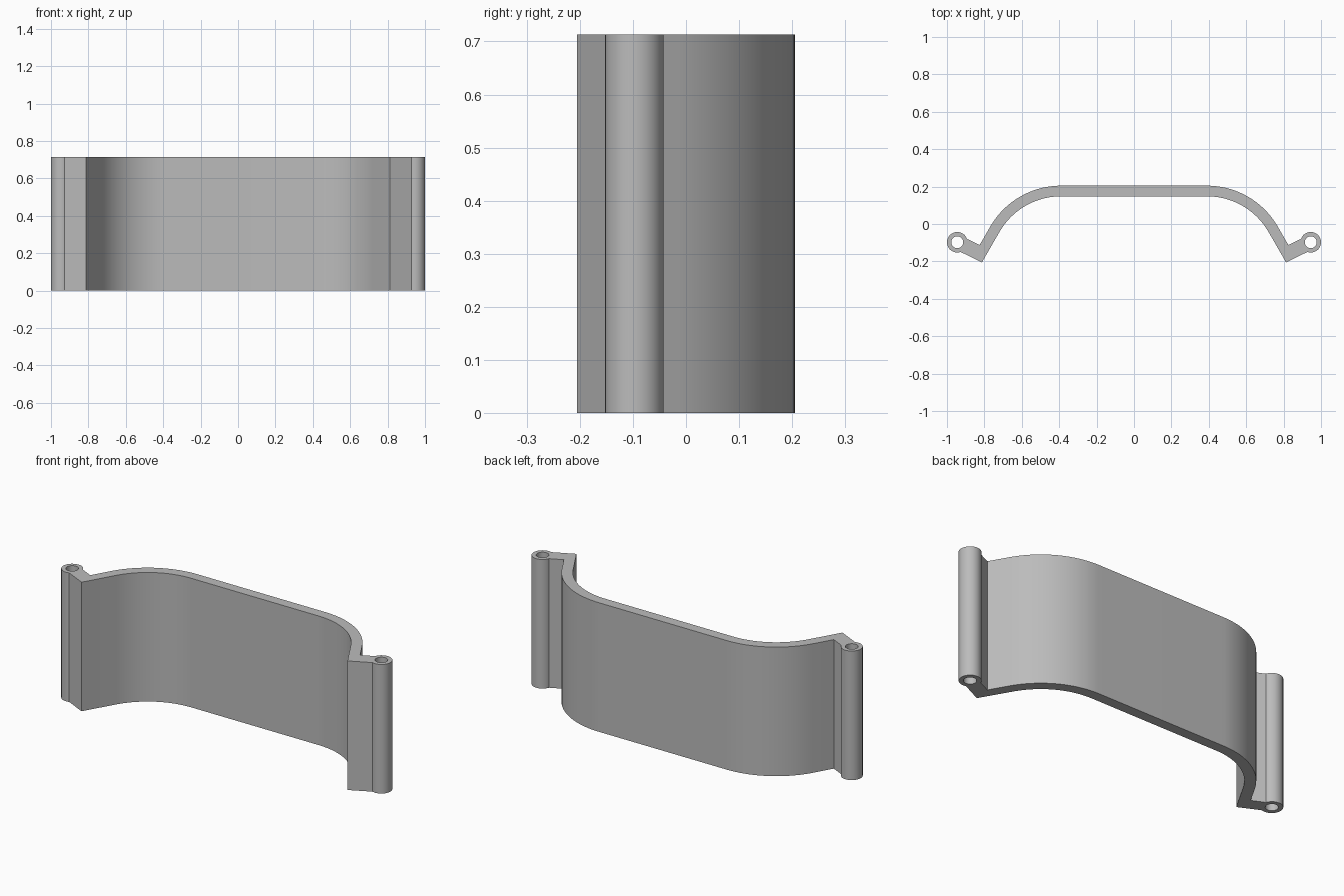
import bpy, bmesh
from math import cos, sin, radians, tau

HEIGHT = 0.713
TOP_Y = 0.205            # outer face of the flat centre span
THICK = 0.057
BEND_X, BEND_R = 0.39, 0.437
RING = (0.945, -0.0975)
RING_R, HOLE_R = 0.055, 0.032

if "Cube" in bpy.data.objects:
    bpy.data.objects.remove(bpy.data.objects["Cube"])


def arc(cx, cy, r, start, end, steps):
    angles = [radians(start + (end - start) * i / steps) for i in range(steps + 1)]
    return [(cx + r * cos(a), cy + r * sin(a)) for a in angles]


def mirrored(points):
    return [(-x, y) for x, y in reversed(points)]


def add_loop(bm, points):
    verts = [bm.verts.new((x, y, 0)) for x, y in points]
    return [bm.edges.new((v, verts[(i + 1) % len(verts)])) for i, v in enumerate(verts)]


# Half outline: inner bend, leg corner, hinge ring, notch, outer bend
bend_y = TOP_Y - BEND_R
half = arc(BEND_X, bend_y, BEND_R - THICK, 90, 30, 24)
half.append((0.813, -0.205))
half += arc(*RING, RING_R, -109, 161, 36)
half.append((0.825, -0.112))
half += arc(BEND_X, bend_y, BEND_R, 30, 90, 24)

# Pin holes through both hinge rings
hole = arc(*RING, HOLE_R, 0, 360, 32)[:-1]

# Fill the profile and extrude it upward
bm = bmesh.new()
edges = []
for outline in (half + mirrored(half), hole, mirrored(hole)):
    edges += add_loop(bm, outline)
bmesh.ops.triangle_fill(bm, use_beauty=True, use_dissolve=False, edges=edges)
result = bmesh.ops.extrude_face_region(bm, geom=bm.faces[:], use_keep_orig=True)
top = [g for g in result["geom"] if isinstance(g, bmesh.types.BMVert)]
bmesh.ops.translate(bm, verts=top, vec=(0, 0, HEIGHT))
bmesh.ops.recalc_face_normals(bm, faces=bm.faces[:])

mesh = bpy.data.meshes.new("curved_bracket")
bm.to_mesh(mesh)
bm.free()
bracket = bpy.data.objects.new("curved_bracket", mesh)
bpy.context.collection.objects.link(bracket)

# Plain grey finish
grey = bpy.data.materials.new("light_grey")
grey.use_nodes = True
colour = (0.5, 0.5, 0.5, 1)
grey.diffuse_color = colour
grey.node_tree.nodes["Principled BSDF"].inputs["Base Color"].default_value = colour
mesh.materials.append(grey)

# Smooth bends with crisp rims
bpy.ops.object.select_all(action="DESELECT")
bracket.select_set(True)
bpy.context.view_layer.objects.active = bracket
bpy.ops.object.shade_smooth_by_angle(angle=radians(30))
